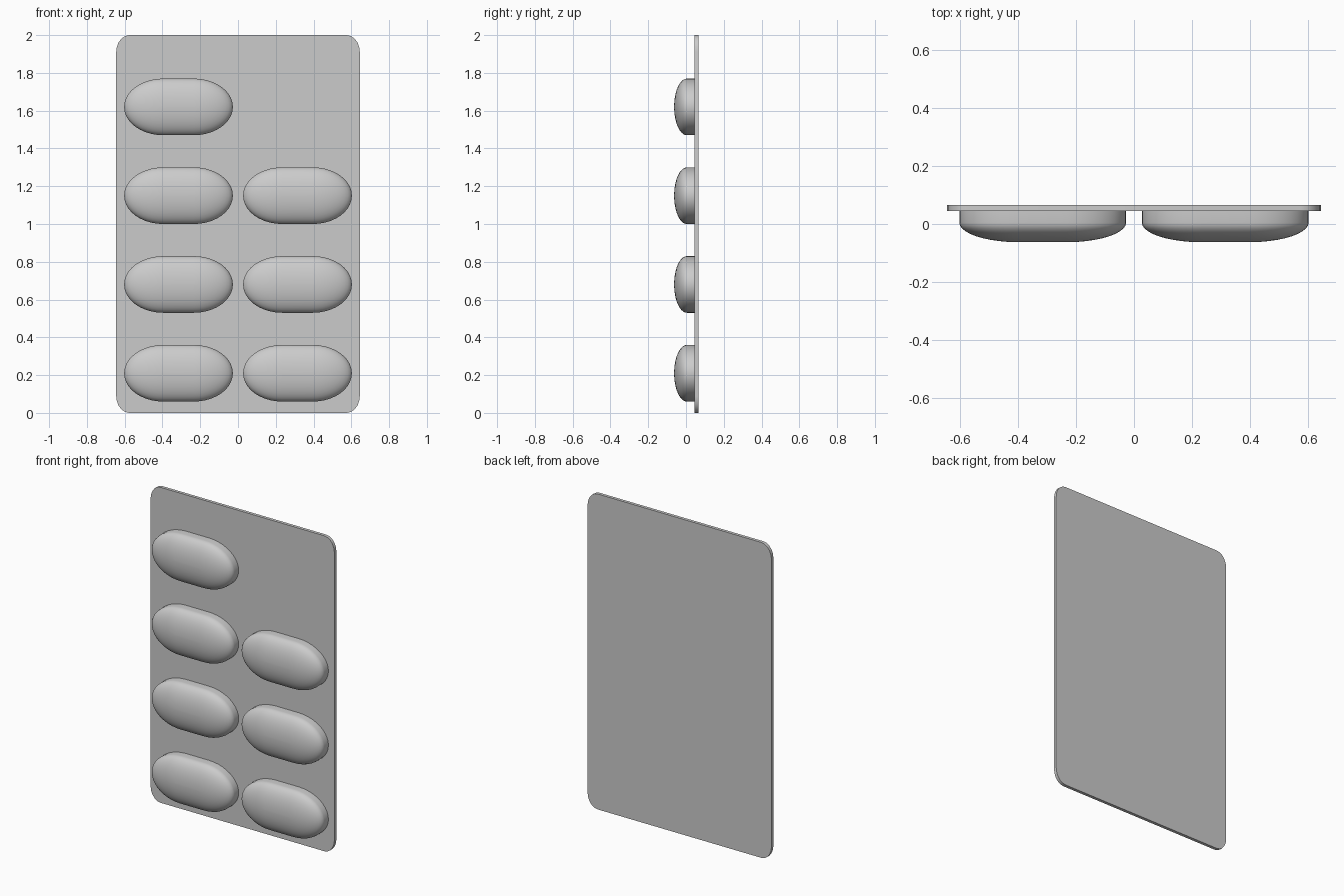
import bpy
import bmesh
from math import sin, cos, pi, radians

cube = bpy.data.objects.get("Cube")
if cube:
    bpy.data.objects.remove(cube, do_unlink=True)

# One plain grey for the whole pack
grey = bpy.data.materials.new("plain grey")
grey.use_nodes = True
colour = (0.6, 0.6, 0.6, 1)
grey.diffuse_color = colour
grey.node_tree.nodes["Principled BSDF"].inputs["Base Color"].default_value = colour


def outline(half_x, half_z, rx, rz, steps):
    """Rectangle with elliptical corners, counter-clockwise in x and z."""
    points = []
    for corner, (sx, sz) in enumerate([(1, 1), (-1, 1), (-1, -1), (1, -1)]):
        for i in range(steps + 1):
            a = (corner + i / steps) * pi / 2
            points.append((sx * (half_x - rx) + rx * cos(a),
                           sz * (half_z - rz) + rz * sin(a)))
    return points


def loft(name, rings, centre):
    """Closed solid through rings of (y, outline), listed from back to front."""
    bm = bmesh.new()
    loops = [[bm.verts.new((x, y, z)) for x, z in pts] for y, pts in rings]
    for a, b in zip(loops, loops[1:]):
        for i in range(len(a)):
            j = (i + 1) % len(a)
            bm.faces.new((a[i], a[j], b[j], b[i]))
    bm.faces.new(loops[0])
    bm.faces.new(loops[-1])
    bmesh.ops.remove_doubles(bm, verts=bm.verts, dist=0.0001)
    bmesh.ops.recalc_face_normals(bm, faces=bm.faces)
    mesh = bpy.data.meshes.new(name)
    bm.to_mesh(mesh)
    bm.free()
    mesh.materials.append(grey)
    obj = bpy.data.objects.new(name, mesh)
    obj.location = centre
    bpy.context.collection.objects.link(obj)
    bpy.ops.object.select_all(action="DESELECT")
    obj.select_set(True)
    bpy.context.view_layer.objects.active = obj
    bpy.ops.object.shade_smooth_by_angle(angle=radians(35))
    return obj


# Thin backing card with rounded corners
card = outline(0.645, 1.0, 0.07, 0.09, 5)
loft("backing_card", [(0.065, card), (0.045, card)], (0, 0, 1))

# Blister pocket: straight wall, then a domed front
FLAT = 0.08
pocket = [(0.046, outline(0.288, 0.15, 0.288 - FLAT, 0.15, 10))]
for i in range(11):
    t = i / 10 * radians(88)
    r = cos(t)
    rx = (0.288 - FLAT) * r
    pocket.append((0.005 - 0.068 * sin(t),
                   outline(FLAT + rx, 0.15 * r, rx, 0.15 * r, 10)))

# Two columns of pockets, with the top left place empty
for side, x, count in (("right", -0.315, 4), ("left", 0.315, 3)):
    for row in range(count):
        loft(f"{side}_pocket_{row + 1}", pocket, (x, 0, 0.21 + 0.47 * row))
